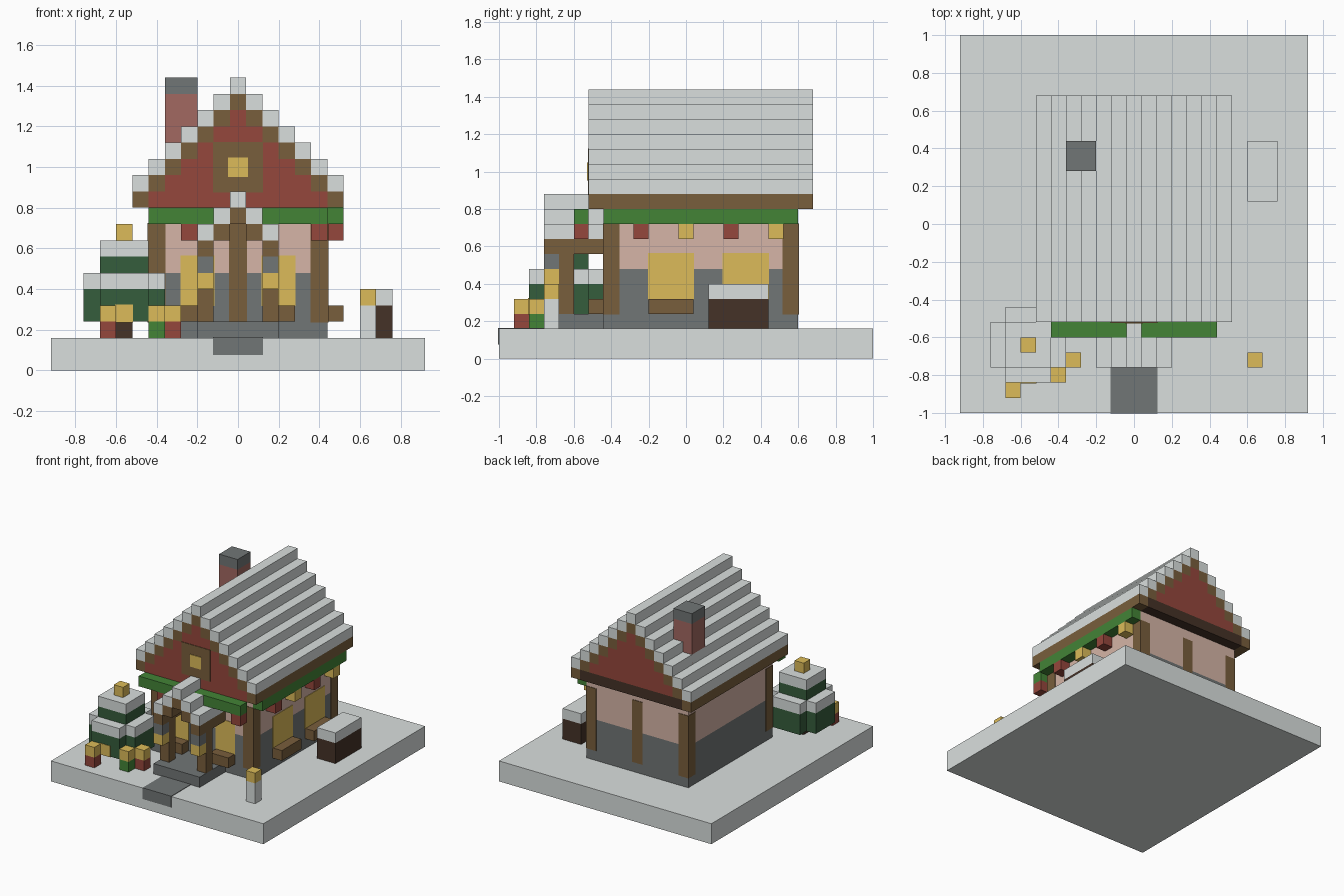
import bpy

if "Cube" in bpy.data.objects:
    bpy.data.objects.remove(bpy.data.objects["Cube"], do_unlink=True)

U = 0.08       # block size
PLATE = 0.004  # raise of painted plates


def material(name, rgb):
    m = bpy.data.materials.new(name)
    m.use_nodes = True
    m.diffuse_color = (*rgb, 1)
    m.node_tree.nodes["Principled BSDF"].inputs["Base Color"].default_value = (*rgb, 1)
    return m


SNOW = material("snow", (.70, .74, .73))
STONE = material("stone_grey", (.165, .18, .18))
WOOD = material("wood_brown", (.19, .112, .045))
RED = material("barn_red", (.30, .063, .045))
PINK = material("plaster_pink", (.67, .46, .385))
GOLD = material("warm_gold", (.72, .50, .10))
GREEN = material("garland_green", (.056, .23, .037))
PINE = material("pine_green", (.036, .11, .045))
DARK = material("dark_wood", (.06, .032, .02))
BRICK = material("brick", (.36, .14, .12))


def block(name, mat, x, y, z, grow=0.0):
    """Box over inclusive block ranges; a single number means one block."""
    ranges = [r if isinstance(r, tuple) else (r, r) for r in (x, y, z)]
    lift = (0, 0, 0.5)
    lo = [(r[0] - 0.5 + l) * U - grow for r, l in zip(ranges, lift)]
    hi = [(r[1] + 0.5 + l) * U + grow for r, l in zip(ranges, lift)]
    verts = [(a, b, c) for a in (lo[0], hi[0]) for b in (lo[1], hi[1]) for c in (lo[2], hi[2])]
    faces = [(0, 1, 3, 2), (4, 6, 7, 5), (0, 4, 5, 1), (2, 3, 7, 6), (0, 2, 6, 4), (1, 5, 7, 3)]
    mesh = bpy.data.meshes.new(name)
    mesh.from_pydata(verts, [], faces)
    mesh.materials.append(mat)
    ob = bpy.data.objects.new(name, mesh)
    bpy.context.collection.objects.link(ob)
    return ob


# Ground and path
block("snowy_ground", SNOW, (-11, 11), (-12, 12), (0, 1))
block("path", STONE, (-1, 1), (-12, -10), 1, PLATE)

# Walls with timber posts
block("stone_wall", STONE, (-5, 5), (-5, 7), (2, 5))
block("plaster_wall", PINK, (-5, 5), (-5, 7), (6, 9))
for y in (-5, 7):
    for x in (-5, 0, 5):
        block("timber_post", WOOD, x, y, (3, 8), PLATE)

# Front windows and flower boxes
for x in ((-3, -2), (2, 3)):
    block("front_window", GOLD, x, -5, (4, 6), PLATE)
    block("front_flower_box", WOOD, x, -6, 3)

# Side windows and flower boxes
for y in ((-2, 0), (3, 5)):
    block("side_window", GOLD, 5, y, (4, 6), PLATE)
    block("side_flower_box", WOOD, 6, y, 3)

# Attic and gables
block("attic_floor", DARK, (-5, 5), (-5, 8), 10)
block("gable_front_base", RED, (-5, 5), -6, 10)
for z in range(11, 16):
    block("gable_row", RED, (z - 15, 15 - z), (-6, 8), z)
block("gable_window_frame", WOOD, (-1, 1), -6, (11, 13), PLATE)
block("gable_window", GOLD, 0, -6, 12, 2 * PLATE)

# Stepped roof
for x in range(-6, 7):
    block("roof_timber", WOOD, x, (-6, 8), 16 - abs(x))
    block("roof_snow", SNOW, x, (-6, 8), 17 - abs(x))

# Chimney
block("chimney", BRICK, (-4, -3), (4, 5), (12, 16))
block("chimney_cap", STONE, (-4, -3), (4, 5), 17)

# Porch
block("porch_floor", STONE, (-2, 2), (-9, -6), 2)
for s in (-1, 1):
    block("porch_post", WOOD, 2 * s, -8, (3, 6))
    block("porch_beam", WOOD, 2 * s, (-9, -6), 7)
    block("porch_rafter", WOOD, s, (-9, -6), 8)
    block("porch_eave_snow", SNOW, 2 * s, (-9, -6), 8)
    for y in ((-9, -8), -6):
        block("porch_slope_snow", SNOW, s, y, 9)
    block("lantern_cap", STONE, 2 * s, -9, 6)
    block("lantern_light", GOLD, 2 * s, -9, 5)
block("porch_ridge", WOOD, 0, (-9, -6), 9)
block("porch_ridge_snow", SNOW, 0, (-9, -7), 10)

# Garlands and hanging ornaments
for x in ((-5, -1), (1, 5)):
    block("front_garland", GREEN, x, -7, 9)
block("side_garland", GREEN, 6, (-5, 7), 9)
for x in (-3, 5):
    block("front_ornament", RED, x, -7, 8)
for y, mat in ((-3, RED), (0, GOLD), (3, RED), (6, GOLD)):
    block("side_ornament", mat, 6, y, 8)

# Tree: cross-shaped lower tier, square upper tier
block("tree_trunk", DARK, -7, -8, 2)
for mat, z in ((PINE, (3, 4)), (SNOW, 5)):
    block("tree_lower_tier", mat, (-9, -5), (-9, -7), z)
    for y in (-10, -6):
        block("tree_lower_side", mat, (-8, -6), y, z)
block("tree_upper_tier", PINE, (-8, -6), (-9, -7), 6)
block("tree_upper_snow", SNOW, (-8, -6), (-9, -7), 7)
block("tree_star", GOLD, -7, -8, 8)
block("tree_bauble", GOLD, -7, -10, 3, PLATE)

# Gifts
for x, y, mat in ((-8, -11, RED), (-5, -10, GREEN), (-4, -9, RED)):
    block("gift_box", mat, x, y, 2)
    block("gift_bow", GOLD, x, y, 3)

# Lamp and wood pile
block("lamp_post", SNOW, 8, -9, (2, 3))
block("lamp_light", GOLD, 8, -9, 4)
block("wood_pile", DARK, (8, 9), (2, 5), (2, 3))
block("wood_pile_snow", SNOW, (8, 9), (2, 5), 4)
